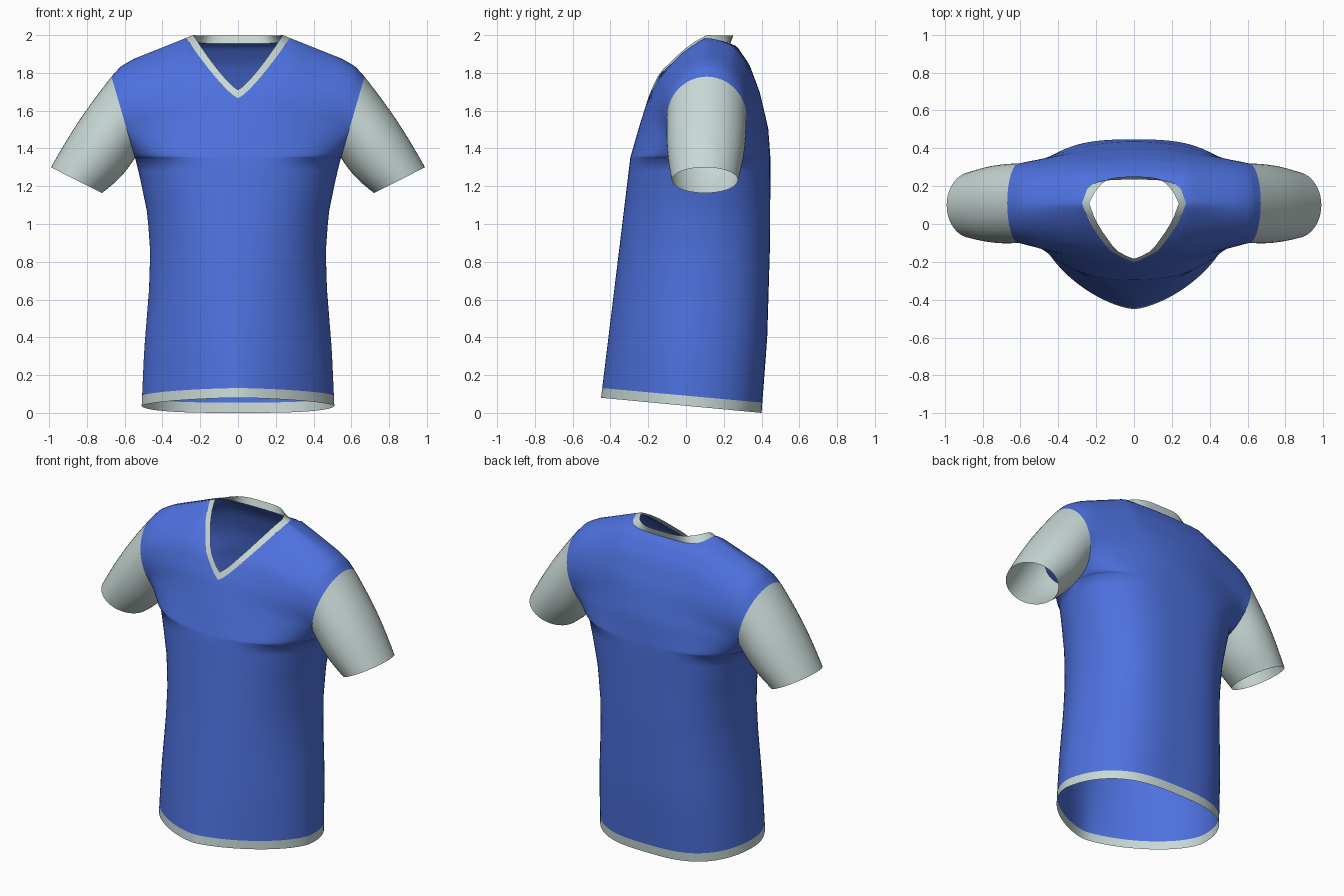
import bpy, bmesh, math

if "Cube" in bpy.data.objects:
    bpy.data.objects.remove(bpy.data.objects["Cube"])

def material(name, rgb):
    m = bpy.data.materials.new(name)
    m.diffuse_color = (*rgb, 1)
    m.use_nodes = True
    m.node_tree.nodes["Principled BSDF"].inputs["Base Color"].default_value = m.diffuse_color
    return m

BLUE = material("royal blue", (0.075, 0.165, 0.73))
GREY = material("pale grey", (0.58, 0.69, 0.67))

def lerp(a, b, t):
    return a + (b - a) * t

def table(pts, t):
    for (a, va), (b, vb) in zip(pts, pts[1:]):
        if t <= b:
            return lerp(va, vb, max(0, (t - a) / (b - a)))
    return pts[-1][1]

# Measured profiles
PIT, MID = 1.35, 0.11                      # armpit height, shoulder seam depth
WIDTH = [(0, .51), (.3, .497), (.65, .47), (.85, .465), (1.05, .48), (1.25, .52), (PIT, .545)]
SHOULDER = [(.275, 1.985), (.4, 1.935), (.55, 1.875), (.62, 1.835), (.67, 1.78)]
LOW = {-1: [(0, -.45), (PIT, -.295)],
       1: [(0, .40), (.4, .43), (.9, .445), (PIT, .447)]}
UP = {-1: [(0, -.295), (.25, -.25), (.5, -.2), (.7, -.14), (.87, -.02), (1, MID)],
      1: [(0, .447), (.25, .435), (.55, .39), (.78, .335), (.93, .27), (.975, .2), (1, MID)]}
N, K = 24, 9                               # half columns, columns inside the neck
UN = math.sin(math.pi / 2 * K / N)
US = [math.sin(math.pi / 2 * i / N) for i in range(-N, N + 1)]

def bulge(side, u, h):
    """Cross-section fullness: h = 0 at hem, 1 at armpit."""
    if side == 1:
        return max(0, 1 - u ** 3) ** .5
    return max(0, 1 - u ** lerp(1.5, 2.5, h)) ** lerp(.6, .5, h)

def depth_up(side, u, zeta):
    zeta = min(zeta, 1)
    edge = MID + side * .21 * math.sqrt(max(0, 1 - (2 * zeta - 1) ** 2))
    f = lerp(bulge(side, u, 1), 1 - u * u, min(1, zeta * 3))
    return lerp(edge, table(UP[side], zeta), f)

def neck(side, u, inner):
    """Neckline point (x, z): V at the front, shallow scoop at the back."""
    s = min(1, u / UN)
    lo, hi, w = ((1.71 if side < 0 else 1.997), 2.0, .237) if inner else \
                ((1.665 if side < 0 else 1.955), 1.985, .275)
    return w * s, lerp(lo, hi, s ** (1.25 if side < 0 else 6))

def lower_point(side, u, z0):
    a, h = abs(u), z0 / PIT
    y = lerp(MID * h, table(LOW[side], z0), bulge(side, a, h))
    return u * table(WIDTH, z0), y, z0 + .08 * (.40 - y) / .85 * (1 - h)

def upper_point(side, u, t):
    a = abs(u)
    if a <= UN + 1e-6:
        xt, zt = neck(side, a, False)
        zs = 1.985
    else:
        xt = lerp(.275, .67, (a - UN) / (1 - UN))
        zt = zs = table(SHOULDER, xt)
    frac = (1 - math.cos(math.pi * t)) / 2
    zeta = frac * (zt - PIT) / (zs - PIT)
    return (math.copysign(lerp(.545 * a, xt, frac), u),
            depth_up(side, a, zeta), lerp(PIT, zs, zeta))

def add_grid(bm, rows, mat_rule=lambda r: 0, close=False):
    vs = [[bm.verts.new(p) for p in row] for row in rows]
    n = len(rows[0])
    for r in range(len(rows) - 1):
        for c in range(n if close else n - 1):
            d = (c + 1) % n
            f = bm.faces.new((vs[r][c], vs[r][d], vs[r + 1][d], vs[r + 1][c]))
            f.material_index = mat_rule(r)

def finish(bm, name, mats):
    bmesh.ops.remove_doubles(bm, verts=bm.verts, dist=.0008)
    bmesh.ops.recalc_face_normals(bm, faces=bm.faces)
    me = bpy.data.meshes.new(name)
    bm.to_mesh(me)
    bm.free()
    for m in mats:
        me.materials.append(m)
    for p in me.polygons:
        p.use_smooth = True
    ob = bpy.data.objects.new(name, me)
    bpy.context.collection.objects.link(ob)
    return ob

# Torso: front and back panels welded at the side and shoulder seams, grey hem band
bm = bmesh.new()
levels = [0, .055] + [.055 + (PIT - .055) * i / 18 for i in range(1, 19)]
for side in (-1, 1):
    rows = [[lower_point(side, u, z) for u in US] for z in levels]
    rows += [[upper_point(side, u, i / 24) for u in US] for i in range(1, 25)]
    add_grid(bm, rows, lambda r: 1 if r == 0 else 0)
finish(bm, "shirt_body", [BLUE, GREY])

# Collar: strip from the outer neckline to the inner opening
def collar_point(side, u, inner):
    a = abs(u)
    x, z = neck(side, a, inner)
    zeta = (z - PIT) / ((2.0 if inner else 1.985) - PIT)
    y = depth_up(side, a, zeta)
    if inner and side > 0:                 # back of the collar stands upright
        y = lerp(.25, MID, min(1, a / UN) ** 4)
    return math.copysign(x, u), y, z

bm = bmesh.new()
neck_us = [u for u in US if abs(u) <= UN + 1e-6]
for side in (-1, 1):
    add_grid(bm, [[collar_point(side, u, k) for u in neck_us] for k in (False, True)])
finish(bm, "collar", [GREY])

# Sleeves: loft from the armhole to the tilted oval cuff
def sleeve_point(sx, a, t):
    c, s = math.cos(a), math.sin(a)
    zeta = (1 + c) / 2
    b = .012 * math.sin(math.pi * t)       # slight outward swell
    x = lerp(lerp(.545, .67, zeta), .855 + .135 * c, t) + b * c
    y = lerp(MID + .21 * s, .1 + .175 * s, t) + b * s
    z = lerp(PIT + .43 * zeta, 1.232 + .068 * c, t) + b * c * .5
    return sx * x, y, z

for sx, name in ((-1, "left_sleeve"), (1, "right_sleeve")):
    bm = bmesh.new()
    add_grid(bm, [[sleeve_point(sx, math.tau * i / 48, j / 10) for i in range(48)]
                  for j in range(11)], close=True)
    finish(bm, name, [GREY])
